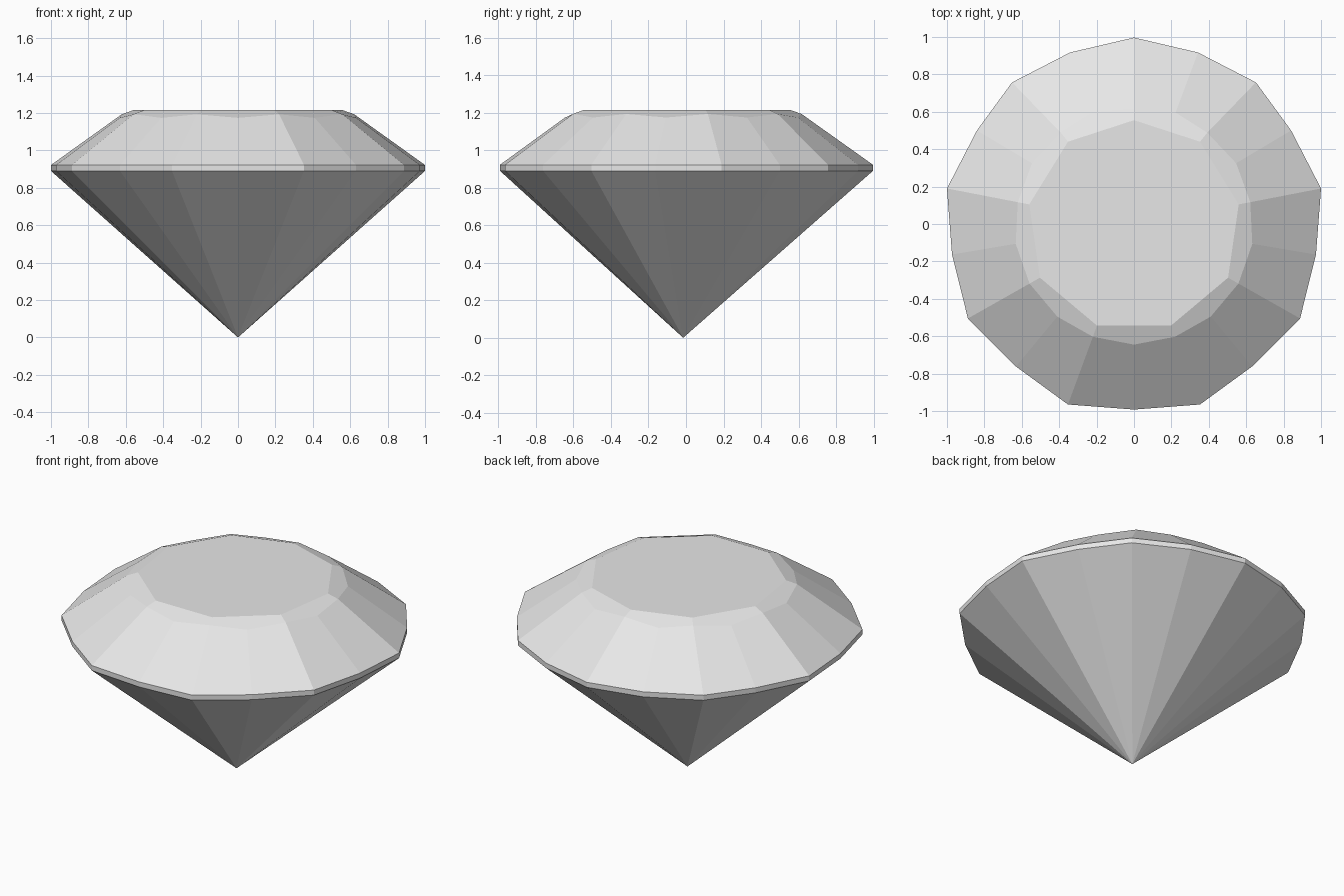
import bpy
import bmesh

cube = bpy.data.objects.get("Cube")
if cube:
    bpy.data.objects.remove(cube, do_unlink=True)

# One plain stone colour
stone = bpy.data.materials.new("pale grey stone")
stone.use_nodes = True
stone.diffuse_color = (0.8, 0.8, 0.8, 1)
stone.node_tree.nodes["Principled BSDF"].inputs["Base Color"].default_value = (0.8, 0.8, 0.8, 1)

TABLE_Z, MAIN_Z, MID_Z = 1.215, 1.193, 1.174
GIRDLE_TOP, GIRDLE_LOW = 0.922, 0.89


def mirrored(half):
    """Close a half outline (back to front, on +x) into a full ring."""
    return half + [(-x, y) for x, y in reversed(half) if x > 0]


def at_height(ring, z):
    return [(x, y, z) for x, y in ring]


# Outlines: slightly irregular hand-cut girdle and nine-sided table
girdle = mirrored([(0, 0.997), (0.342, 0.917), (0.652, 0.757), (0.84, 0.5),
                   (1, 0.19), (0.973, -0.163), (0.888, -0.505),
                   (0.631, -0.762), (0.353, -0.965), (0, -0.992)])
table = mirrored([(0, 0.555), (0.353, 0.44), (0.56, 0.105),
                  (0.503, -0.287), (0.198, -0.543)])
count = len(girdle)

# Shoulder ring: even points follow the table corners, odd ones the girdle
shoulder = []
for i, (x, y) in enumerate(girdle):
    if i % 2 == 0:
        tx, ty = table[i // 2]
        shoulder.append((tx * 1.11, ty * 1.11, MAIN_Z))
    else:
        shoulder.append((x * 0.65, y * 0.65, MID_Z))


def build(name, rings, connect):
    """Make a flat-shaded object from rings of points and a facet rule."""
    bm = bmesh.new()
    loops = [[bm.verts.new(p) for p in ring] for ring in rings]
    connect(bm, loops)
    bmesh.ops.recalc_face_normals(bm, faces=bm.faces)
    mesh = bpy.data.meshes.new(name)
    bm.to_mesh(mesh)
    bm.free()
    mesh.materials.append(stone)
    obj = bpy.data.objects.new(name, mesh)
    bpy.context.collection.objects.link(obj)
    return obj


def bridge(bm, a, b):
    for i in range(count):
        j = (i + 1) % count
        bm.faces.new((a[i], a[j], b[j], b[i]))


def gem_facets(bm, loops):
    top, ring, upper, lower, tip = loops
    # Flat table and its five-sided bevel facets
    bm.faces.new(top)
    for i in range(len(top)):
        j = (i + 1) % len(top)
        bm.faces.new((top[i], top[j], ring[2 * j], ring[2 * i + 1], ring[2 * i]))
    # Crown slopes and thin girdle band
    bridge(bm, ring, upper)
    bridge(bm, upper, lower)
    # Pavilion facets meeting at the point
    for i in range(count):
        bm.faces.new((lower[i], lower[(i + 1) % count], tip[0]))


build("cut_gem", [at_height(table, TABLE_Z), shoulder,
                  at_height(girdle, GIRDLE_TOP), at_height(girdle, GIRDLE_LOW),
                  [(0, -0.015, 0)]], gem_facets)
